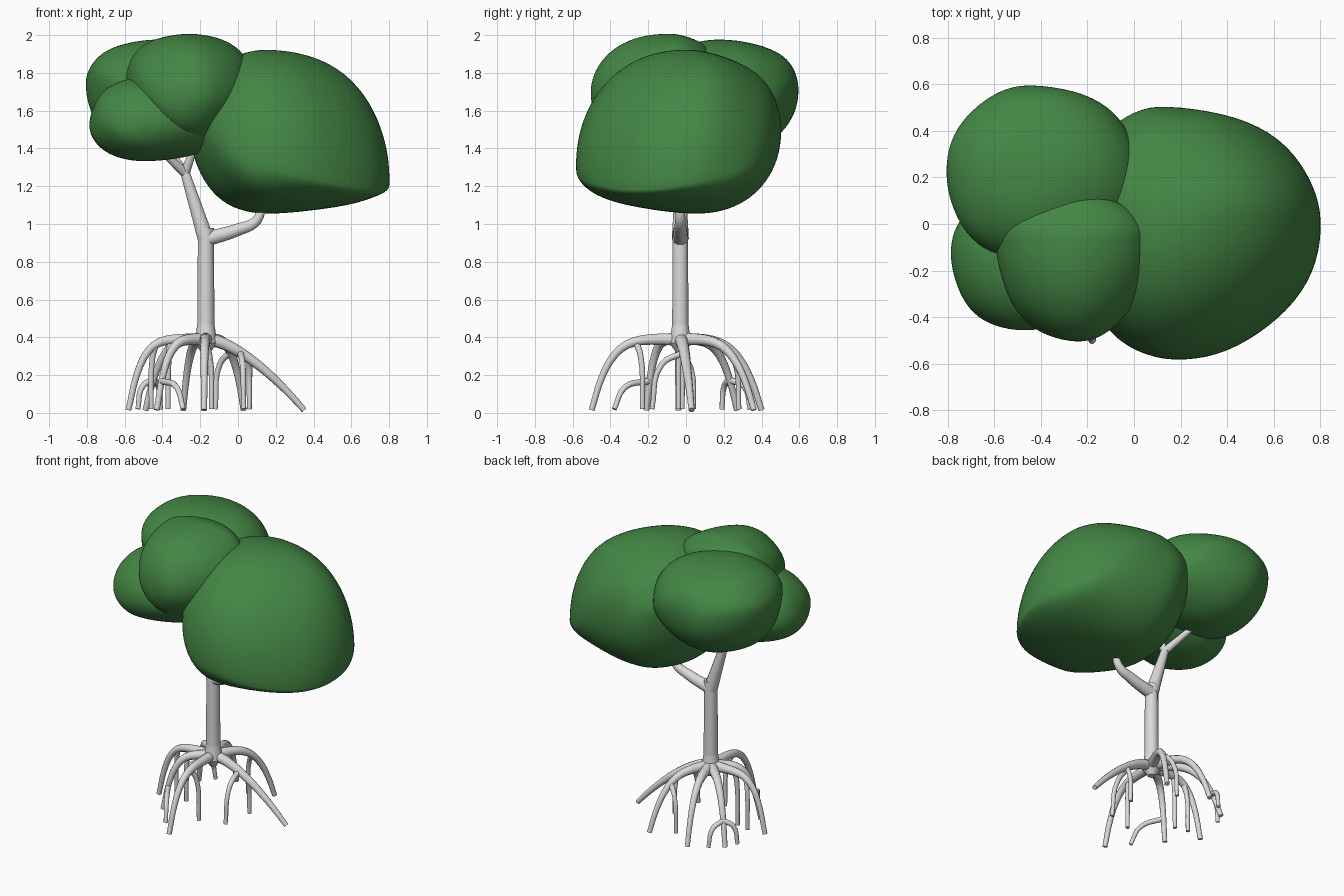
import bpy, bmesh, math
from mathutils import Vector

cube = bpy.data.objects.get("Cube")
if cube:
    bpy.data.objects.remove(cube, do_unlink=True)


def material(name, red, green, blue):
    colour = (red, green, blue, 1)
    mat = bpy.data.materials.new(name)
    mat.use_nodes = True
    mat.diffuse_color = colour
    mat.node_tree.nodes["Principled BSDF"].inputs["Base Color"].default_value = colour
    return mat


LEAF = material("leaf green", 0.057, 0.24, 0.058)
BARK = material("pale bark", 0.71, 0.7, 0.7)


def add_smooth_object(name, mesh, mat):
    obj = bpy.data.objects.new(name, mesh)
    bpy.context.collection.objects.link(obj)
    mesh.materials.clear()
    mesh.materials.append(mat)
    for polygon in mesh.polygons:
        polygon.use_smooth = True


def leaf_clump(name, low, high, core, tilt, fullness):
    """Swollen sphere filling the box low..high, widest along a tilted plane through core."""
    bm = bmesh.new()
    bmesh.ops.create_icosphere(bm, subdivisions=5, radius=1)
    for vert in bm.verts:
        unit = vert.co.normalized()
        unit /= sum(abs(c) ** fullness for c in unit) ** (1 / fullness)
        # gentle lumps that stay inside the box
        wave = math.sin(5 * unit.x + 2 * unit.z) * math.sin(4 * unit.y - 3 * unit.z)
        unit *= 0.985 + 0.015 * wave
        middle = Vector(core)
        middle.z += tilt[0] * unit.x + tilt[1] * unit.y
        for axis in range(3):
            edge = high[axis] if unit[axis] > 0 else low[axis]
            vert.co[axis] = middle[axis] + abs(unit[axis]) * (edge - middle[axis])
    mesh = bpy.data.meshes.new(name)
    bm.to_mesh(mesh)
    bm.free()
    add_smooth_object(name, mesh, LEAF)


def limbs(name, paths):
    """Tapered round limbs; each path is (start radius, end radius, points)."""
    curve = bpy.data.curves.new(name, "CURVE")
    curve.dimensions = "3D"
    curve.bevel_depth = 1
    curve.bevel_resolution = 3
    curve.resolution_u = 5
    curve.use_fill_caps = True
    for start_radius, end_radius, points in paths:
        spline = curve.splines.new("BEZIER")
        last = len(points) - 1
        spline.bezier_points.add(last)
        for i, (knot, point) in enumerate(zip(spline.bezier_points, points)):
            knot.co = point
            knot.handle_left_type = knot.handle_right_type = "AUTO"
            knot.radius = start_radius + (end_radius - start_radius) * i / last
    path_object = bpy.data.objects.new(name + " path", curve)
    bpy.context.collection.objects.link(path_object)
    bpy.context.view_layer.update()
    depsgraph = bpy.context.evaluated_depsgraph_get()
    mesh = bpy.data.meshes.new_from_object(path_object.evaluated_get(depsgraph))
    bpy.data.objects.remove(path_object, do_unlink=True)
    add_smooth_object(name, mesh, BARK)


# Leaf clumps
leaf_clump("large_leaf_clump", low=(-0.27, -0.59, 1.05), high=(0.81, 0.51, 1.93),
           core=(0.15, 0.03, 1.4), tilt=(-0.19, 0.1), fullness=2.05)
leaf_clump("back_leaf_clump", low=(-0.81, -0.17, 1.37), high=(0.04, 0.6, 1.98),
           core=(-0.42, 0.2, 1.72), tilt=(-0.04, 0), fullness=2.1)
leaf_clump("top_leaf_clump", low=(-0.6, -0.51, 1.38), high=(0.07, 0.13, 2.01),
           core=(-0.26, -0.07, 1.78), tilt=(0, 0.1), fullness=2.05)
leaf_clump("small_leaf_clump", low=(-0.79, -0.46, 1.33), high=(-0.04, 0.15, 1.78),
           core=(-0.5, -0.14, 1.53), tilt=(0, 0), fullness=2.05)

# Trunk, flared at the foot, and its two main branches
foot = Vector((-0.17, -0.03, 0))


def on_trunk(height):
    return foot + Vector((0, 0, height))


fork = Vector((-0.28, -0.03, 1.27))
crotch = on_trunk(0.92)
limbs("trunk", [
    (0.025, 0.06, [on_trunk(0.32), on_trunk(0.37)]),
    (0.06, 0.044, [on_trunk(0.37), on_trunk(0.48)]),
    (0.046, 0.042, [on_trunk(0.4), on_trunk(0.7), on_trunk(0.98)])])
limbs("main_branches", [
    (0.045, 0.026, [crotch, crotch.lerp(fork, 0.5), fork]),
    (0.042, 0.02, [crotch, (0, -0.03, 0.97), (0.1, -0.03, 1.02), (0.13, -0.03, 1.14)])])

# Twigs spreading from the fork into the leaves
twig_ends = [(-0.42, 0.15, 1.46), (-0.42, -0.12, 1.4), (-0.2, -0.1, 1.5)]
limbs("twigs", [(0.026, 0.016, [fork, fork.lerp(Vector(end), 0.5), end])
                for end in twig_ends])


# Stilt roots: arches from the trunk foot; a higher power falls more steeply at the tip
def root_point(root, t):
    tip_x, tip_y, power = root
    point = foot.lerp(Vector((tip_x, tip_y, 0)), t)
    point.z = 0.015 + 0.375 * (1 - t ** power)
    return point


front = (-0.18, -0.5, 5)
front_right = (-0.43, -0.21, 5)
right = (-0.58, -0.04, 6)
back_right = (-0.49, 0.27, 4)
back = (-0.29, 0.4, 4)
back_left = (0.03, 0.36, 4)
left = (0.35, 0.03, 1.6)
steps = 8
limbs("main_roots", [
    (0.036, 0.016, [root_point(root, i / steps) for i in range(steps + 1)])
    for root in (front, front_right, right, back_right, back, back_left, left)])

# Thin prop roots: parent root, place along it, then the foot's x and y
props = [
    (front, 0.5, -0.14, -0.23),
    (front_right, 0.9, -0.29, -0.38),
    (left, 0.35, 0.03, -0.18), (left, 0.45, 0.06, 0.04),
    (right, 0.45, -0.37, -0.04), (right, 0.65, -0.46, -0.02),
    (back_right, 0.87, -0.41, 0.34), (back_right, 0.87, -0.53, 0.19),
    (back_left, 0.65, -0.12, 0.28)]
prop_paths = []
for root, place, x, y in props:
    start = root_point(root, place)
    end = Vector((x, y, 0.02))
    knee = start.lerp(end, 0.7)
    knee.z = start.z * 0.8
    prop_paths.append((0.018, 0.013, [start, knee, end]))
limbs("prop_roots", prop_paths)
